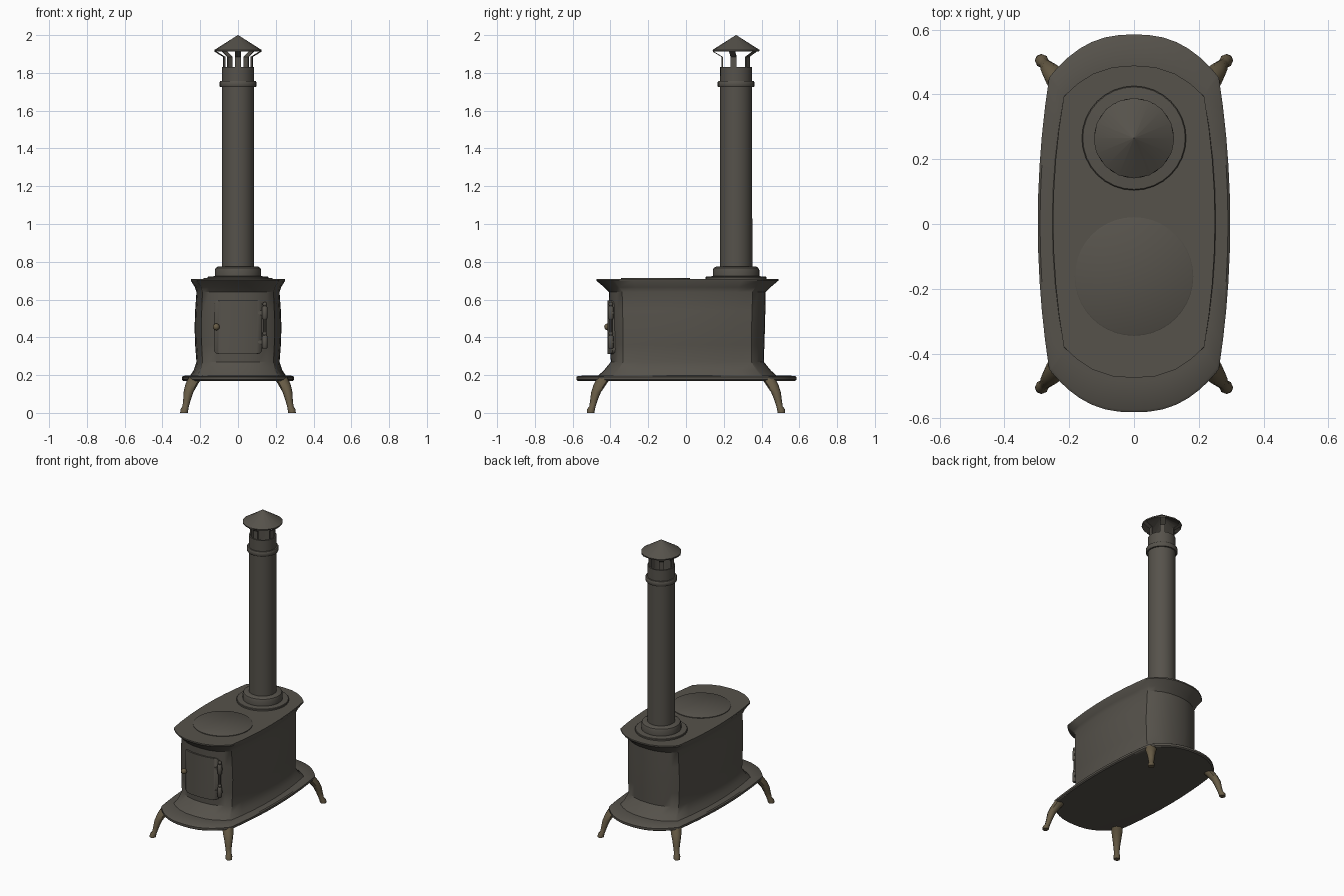
import bpy, bmesh, math
from mathutils import Vector

if "Cube" in bpy.data.objects:
    bpy.data.objects.remove(bpy.data.objects["Cube"])


def material(name, rgb):
    m = bpy.data.materials.new(name)
    m.diffuse_color = (*rgb, 1)
    m.use_nodes = True
    m.node_tree.nodes["Principled BSDF"].inputs["Base Color"].default_value = m.diffuse_color
    return m


IRON = material("dark cast iron", (0.092, 0.084, 0.070))
BRONZE = material("aged bronze", (0.135, 0.105, 0.060))
PIPE_Y = 0.265


def finish(name, bm, mat, angle=35):
    bmesh.ops.recalc_face_normals(bm, faces=bm.faces)
    me = bpy.data.meshes.new(name)
    bm.to_mesh(me)
    bm.free()
    me.materials.append(mat)
    ob = bpy.data.objects.new(name, me)
    bpy.context.collection.objects.link(ob)
    bpy.ops.object.select_all(action='DESELECT')
    ob.select_set(True)
    bpy.context.view_layer.objects.active = ob
    bpy.ops.object.shade_smooth_by_angle(angle=math.radians(angle))
    return ob


def loft(name, rings, mat, caps=True, angle=35, closed=False):
    """Skin a list of equal-length closed rings of points."""
    bm = bmesh.new()
    vs = [[bm.verts.new(p) for p in r] for r in rings]
    n = len(vs[0])
    pairs = list(zip(vs, vs[1:])) + ([(vs[-1], vs[0])] if closed else [])
    for a, b in pairs:
        for i in range(n):
            j = (i + 1) % n
            bm.faces.new((a[i], a[j], b[j], b[i]))
    if caps and not closed:
        bm.faces.new(vs[0])
        bm.faces.new(vs[-1])
    return finish(name, bm, mat, angle)


def lathe(name, prof, mat, x=0, y=PIPE_Y, sides=24, closed=False, angle=35):
    rings = [[(x + r * math.cos(2 * math.pi * i / sides),
               y + r * math.sin(2 * math.pi * i / sides), z) for i in range(sides)]
             for r, z in prof]
    return loft(name, rings, mat, angle=angle, closed=closed)


def box(name, c, s, mat, bevel=0.0):
    bm = bmesh.new()
    bmesh.ops.create_cube(bm, size=1)
    for v in bm.verts:
        v.co = Vector(c) + Vector([a * b for a, b in zip(v.co, s)])
    if bevel:
        bmesh.ops.bevel(bm, geom=bm.edges[:], offset=bevel, segments=2, affect='EDGES')
    return finish(name, bm, mat)


def ball(name, c, r, mat):
    bm = bmesh.new()
    bmesh.ops.create_uvsphere(bm, u_segments=12, v_segments=8, radius=r)
    bmesh.ops.translate(bm, verts=bm.verts, vec=c)
    return finish(name, bm, mat, 60)


def outline(z, wm, wc, yc, ye, shift, n_end, n_side):
    """Oval with bowed sides (wm) and curved ends (corner wc, yc; tip ye)."""
    quarter = []
    for i in range(n_side):
        t = i / n_side
        quarter.append((wm - (wm - wc) * t * t, yc * t))
    for i in range(n_end + 1):
        u = math.cos(math.pi / 2 * i / n_end)
        quarter.append((wc * u, yc + (ye - yc) * (1 - u ** 2.5)))
    half = quarter + [(-x, y) for x, y in quarter[-2::-1]]
    full = half + [(x, -y) for x, y in half[-2:0:-1]]
    return [(x, y + shift, z) for x, y in full]


# Wide base plate with a sloping top
loft("base_plate", [outline(*p, 0.002, 9, 5) for p in (
    (0.170, 0.290, 0.255, 0.445, 0.576),
    (0.176, 0.297, 0.262, 0.450, 0.583),
    (0.190, 0.297, 0.262, 0.450, 0.583),
    (0.196, 0.290, 0.255, 0.445, 0.575),
    (0.199, 0.255, 0.220, 0.395, 0.485))], IRON)

# Firebox: flared foot, barrel walls and flared top rim
BODY = ((0.190, 0.258, 0.222, 0.395, 0.480),
        (0.225, 0.235, 0.200, 0.365, 0.442),
        (0.270, 0.220, 0.188, 0.340, 0.405),
        (0.360, 0.227, 0.192, 0.340, 0.408),
        (0.450, 0.230, 0.194, 0.340, 0.411),
        (0.540, 0.227, 0.192, 0.343, 0.413),
        (0.640, 0.220, 0.188, 0.345, 0.415),
        (0.665, 0.228, 0.195, 0.360, 0.440),
        (0.700, 0.250, 0.217, 0.385, 0.482),
        (0.709, 0.250, 0.217, 0.385, 0.482))
loft("firebox", [outline(*p, 0.007, 5, 4) for p in BODY], IRON)

# Round cooking lid
lathe("cooking_lid", [(0.183, 0.700), (0.183, 0.713), (0.180, 0.715)], IRON,
      y=-0.162, sides=40)

# Curved door following the front wall, with rounded corners


def wall_y(x):
    u = min(abs(x) / 0.193, 1)
    return 0.007 - (0.340 + 0.071 * (1 - u ** 2.5))


def door_ring(inset, out, r=0.025):
    x0, x1, z0, z1 = -0.128 + inset, 0.128 - inset, 0.312 + inset, 0.595 - inset
    pts = []
    for cx, cz, a0 in ((x1 - r, z1 - r, 0), (x0 + r, z1 - r, 90),
                       (x0 + r, z0 + r, 180), (x1 - r, z0 + r, 270)):
        for k in range(5):
            a = math.radians(a0 + 22.5 * k)
            pts.append((cx + r * math.cos(a), cz + r * math.sin(a)))
    return [(x, wall_y(x) - out, z) for x, z in pts]


bm = bmesh.new()
rings = [[bm.verts.new(p) for p in door_ring(*a)] for a in ((0, -0.02), (0, 0.009), (0.004, 0.013))]
for a, b in zip(rings, rings[1:]):
    for i in range(20):
        bm.faces.new((a[i], a[(i + 1) % 20], b[(i + 1) % 20], b[i]))
front = bm.faces.new(rings[-1])
for x in (-0.1, -0.06, -0.02, 0.02, 0.06, 0.1):
    g = bmesh.ops.bisect_plane(bm, geom=bm.verts[:] + bm.edges[:] + bm.faces[:],
                               plane_co=(x, 0, 0), plane_no=(1, 0, 0))
    for v in g["geom_cut"]:
        if isinstance(v, bmesh.types.BMVert) and v.co.y < wall_y(x):
            v.co.y = wall_y(x) - 0.013
finish("firebox_door", bm, IRON)

# Door knob
ball("door_knob", (-0.115, -0.415, 0.455), 0.018, BRONZE)

# Hinges: pin, strap and end balls
lathe("hinge_rod", [(0.008, 0.345), (0.008, 0.575)], IRON, x=0.142, y=-0.398, sides=10)
for z in (0.375, 0.530):
    lathe("hinge_barrel", [(0.010, z - 0.035), (0.015, z - 0.028), (0.015, z + 0.028),
                           (0.010, z + 0.035)], IRON, x=0.142, y=-0.398, sides=12)
    box("hinge_strap", (0.128, -0.392, z), (0.055, 0.022, 0.022), IRON, 0.005)
    ball("hinge_ball", (0.142, -0.398, z + 0.045), 0.012, IRON)

# Cabriole legs at the four corners
LEG = ((0.185, 0.228, 0.435, 0.036), (0.150, 0.246, 0.456, 0.033),
       (0.110, 0.262, 0.476, 0.026), (0.070, 0.270, 0.487, 0.020),
       (0.035, 0.277, 0.495, 0.017), (0.018, 0.284, 0.503, 0.021),
       (0.000, 0.286, 0.505, 0.020))
for sx, sy in ((-1, -1), (1, -1), (-1, 1), (1, 1)):
    loft("front_leg" if sy < 0 else "back_leg",
         [[(sx * (x + r * math.cos(math.pi * i / 4)),
            sy * (y + r * math.sin(math.pi * i / 4)), z) for i in range(8)]
          for z, x, y, r in LEG], BRONZE, angle=50)

# Flue collar and pipe
lathe("flue_collar", [(0.161, 0.700), (0.161, 0.718), (0.158, 0.721), (0.123, 0.724),
                      (0.123, 0.755), (0.118, 0.768), (0.105, 0.775), (0.080, 0.775)],
      IRON, sides=32)
lathe("flue_pipe", [(0.086, 0.74), (0.085, 1.830), (0.075, 1.830), (0.075, 0.75)],
      IRON, closed=True)
lathe("flue_band", [(0.080, 1.724), (0.094, 1.724), (0.098, 1.730), (0.098, 1.750),
                    (0.094, 1.756), (0.080, 1.756)], IRON, closed=True)

# Rain cap on bent straps
lathe("rain_cap", [(0.001, 2.0), (0.124, 1.922), (0.122, 1.914), (0.001, 1.985)],
      IRON, sides=16, closed=True, angle=30)
for deg in (-90, -10, 54, 126, 190):
    a = math.radians(deg)
    d, s = Vector((math.cos(a), math.sin(a), 0)), Vector((-math.sin(a), math.cos(a), 0))
    rings = []
    for r, z in ((0.074, 1.78), (0.074, 1.885), (0.119, 1.912), (0.119, 1.922)):
        c = Vector((0, PIPE_Y, z)) + d * r
        rings.append([c + s * w + d * t for w, t in
                      ((-0.016, -0.004), (0.016, -0.004), (0.016, 0.004), (-0.016, 0.004))])
    loft("cap_strap", rings, IRON)
